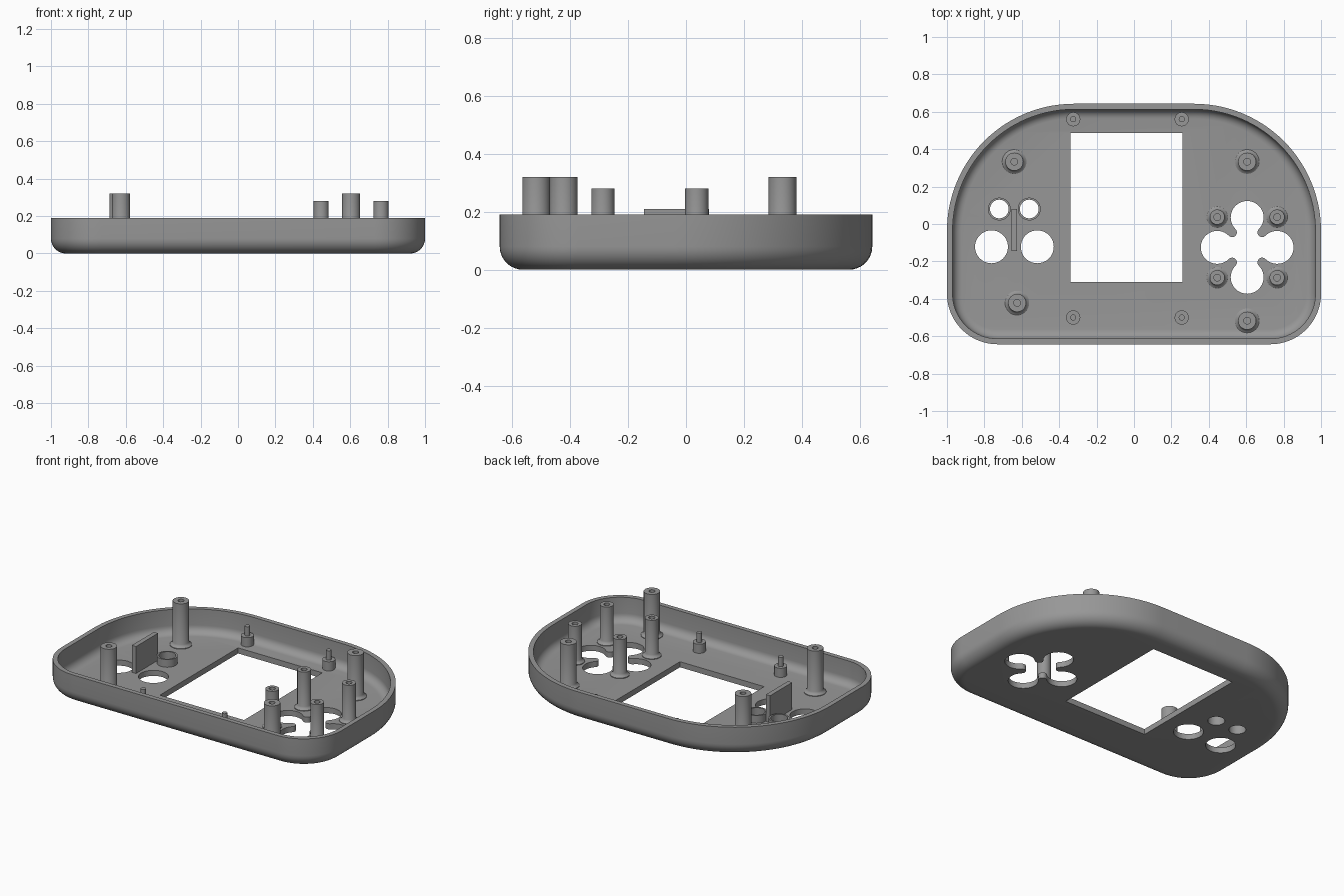
import bpy, bmesh
from math import sin, cos, radians, pi

if "Cube" in bpy.data.objects:
    bpy.data.objects.remove(bpy.data.objects["Cube"])

grey = bpy.data.materials.new("plain grey plastic")
grey.diffuse_color = (0.31, 0.31, 0.31, 1)
grey.use_nodes = True
grey.node_tree.nodes["Principled BSDF"].inputs["Base Color"].default_value = grey.diffuse_color

FLOOR = 0.036   # top of the face plate
RIM = 0.19      # top of the side wall


def arc(cx, cy, r, a0, a1, n):
    """Points along an arc, angles in degrees."""
    return [(cx + r * cos(radians(a0 + (a1 - a0) * i / n)),
             cy + r * sin(radians(a0 + (a1 - a0) * i / n))) for i in range(n + 1)]


def finish(name, bm, smooth=True):
    bmesh.ops.recalc_face_normals(bm, faces=bm.faces)
    me = bpy.data.meshes.new(name)
    bm.to_mesh(me)
    bm.free()
    me.materials.append(grey)
    ob = bpy.data.objects.new(name, me)
    bpy.context.collection.objects.link(ob)
    if smooth:
        smooth_object(ob)
    return ob


def smooth_object(ob):
    bpy.ops.object.select_all(action='DESELECT')
    ob.select_set(True)
    bpy.context.view_layer.objects.active = ob
    bpy.ops.object.shade_smooth_by_angle(angle=radians(35))


def bridge(bm, a, b):
    for i in range(len(a)):
        j = (i + 1) % len(a)
        bm.faces.new((a[i], a[j], b[j], b[i]))


def lathe(name, x, y, profile, closed=False, n=32):
    """Spin an (r, z) profile about a vertical axis at x, y."""
    bm = bmesh.new()
    rings = [[bm.verts.new((x + r * cos(2 * pi * i / n), y + r * sin(2 * pi * i / n), z))
              for i in range(n)] for r, z in profile]
    for a, b in zip(rings, rings[1:]):
        bridge(bm, a, b)
    if closed:
        bridge(bm, rings[-1], rings[0])
    else:
        bm.faces.new(rings[0])
        bm.faces.new(rings[-1])
    return finish(name, bm)


def outline(inset):
    """Body outline: large upper corners, tighter lower corners."""
    big, small, h = 0.68, 0.27, 0.643
    return (arc(1 - big, h - big, big - inset, 0, 90, 28)
            + arc(big - 1, h - big, big - inset, 90, 180, 28)
            + arc(small - 1, small - h, small - inset, 180, 270, 16)
            + arc(1 - small, small - h, small - inset, 270, 360, 16))


# Shell: rounded tray, outside from the bottom up and then down the inside
R_OUT, R_IN, WALL = 0.08, 0.05, 0.03
section = [(R_OUT * (1 - sin(radians(a))), R_OUT * (1 - cos(radians(a))))
           for a in range(0, 91, 10)]
section += [(0, RIM), (WALL, RIM)]
section += [(WALL + R_IN * (1 - cos(radians(a))), FLOOR + R_IN * (1 - sin(radians(a))))
            for a in range(0, 91, 15)]
bm = bmesh.new()
loops = [[bm.verts.new((x, y, z)) for x, y in outline(d)] for d, z in section]
for a, b in zip(loops, loops[1:]):
    bridge(bm, a, b)
bm.faces.new(loops[0])
bm.faces.new(loops[-1])
shell = finish("shell", bm, smooth=False)

# Openings: screen, round buttons, and the four-lobed pad
PAD = (0.605, -0.125)
pad = []
for k in range(4):
    t = radians(90 * k)
    quarter = arc(0, 0.16, 0.088, -45, 225, 30)
    quarter += arc(-0.08, 0.08, 0.16 * 0.5 ** 0.5 - 0.088, 45, -135, 10)[1:-1]
    pad += [(PAD[0] + x * cos(t) - y * sin(t), PAD[1] + x * sin(t) + y * cos(t))
            for x, y in quarter]
SMALL_HOLES = [(-0.72, 0.08), (-0.56, 0.08)]
holes = [pad, [(-0.34, -0.31), (0.26, -0.31), (0.26, 0.487), (-0.34, 0.487)]]
holes += [arc(x, -0.122, 0.088, 0, 360, 40)[:-1] for x in (-0.762, -0.517)]
holes += [arc(x, y, 0.05, 0, 360, 32)[:-1] for x, y in SMALL_HOLES]
bm = bmesh.new()
for pts in holes:
    low = [bm.verts.new((x, y, -0.1)) for x, y in pts]
    high = [bm.verts.new((x, y, 0.12)) for x, y in pts]
    bridge(bm, low, high)
    bm.faces.new(low)
    bm.faces.new(high)
cutter = finish("opening_cutter", bm, smooth=False)
cutter.hide_render = True
mod = shell.modifiers.new("openings", 'BOOLEAN')
mod.operation = 'DIFFERENCE'
mod.solver = 'EXACT'
mod.object = cutter
bpy.context.view_layer.objects.active = shell
bpy.ops.object.modifier_apply(modifier=mod.name)
bpy.data.objects.remove(cutter)
smooth_object(shell)


def post(name, x, y, r, top):
    """Hollow screw post with a flared foot."""
    foot = r + 0.017
    lathe(name, x, y, [(foot, FLOOR - 0.01), (foot, FLOOR + 0.004), (r + 0.006, FLOOR + 0.011),
                       (r, FLOOR + 0.022), (r, top), (0.018, top), (0.018, top - 0.12)])


# Tall case posts
for x, y in [(-0.64, 0.333), (-0.625, -0.422), (0.605, 0.333), (0.605, -0.517)]:
    post("case_post", x, y, 0.048, 0.32)

# Shorter posts around the pad
for sx in (-1, 1):
    for sy in (-1, 1):
        post("pad_post", PAD[0] + 0.16 * sx, PAD[1] + 0.162 * sy, 0.04, 0.28)

# Screen bosses with locating pins
for x in (-0.325, 0.255):
    for y in (0.56, -0.5):
        lathe("screen_boss", x, y, [(0.038, FLOOR - 0.01), (0.038, 0.095), (0.016, 0.095),
                                    (0.016, 0.155)], n=24)

# Raised collars around the small holes
for x, y in SMALL_HOLES:
    lathe("button_collar", x, y, [(0.05, FLOOR - 0.001), (0.061, FLOOR - 0.001),
                                  (0.061, 0.085), (0.05, 0.085)], closed=True)

# Upright divider between the left buttons
bm = bmesh.new()
bmesh.ops.create_cube(bm, size=1)
z0 = FLOOR - 0.01
for v in bm.verts:
    v.co = (-0.64 + v.co.x * 0.03, -0.033 + v.co.y * 0.224, (z0 + 0.21) / 2 + v.co.z * (0.21 - z0))
finish("divider_plate", bm, smooth=False)
